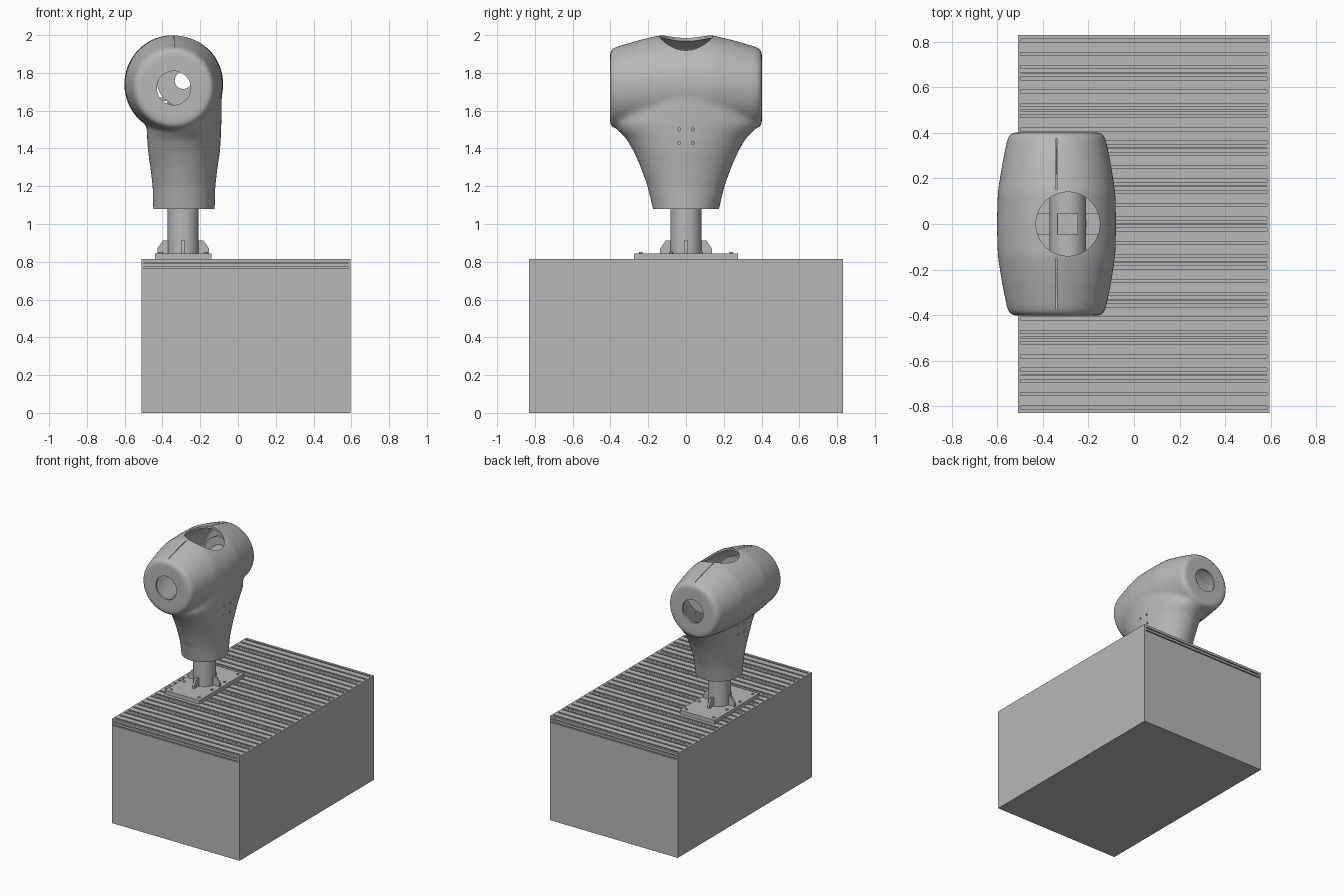
import bpy, bmesh, math
from mathutils import Vector

cube = bpy.data.objects.get("Cube")
if cube:
    bpy.data.objects.remove(cube, do_unlink=True)

gray = bpy.data.materials.new("mid_gray")
gray.use_nodes = True
GRAY = (0.48, 0.48, 0.48, 1)
gray.diffuse_color = GRAY
gray.node_tree.nodes["Principled BSDF"].inputs["Base Color"].default_value = GRAY

X, Y, Z = Vector((1, 0, 0)), Vector((0, 1, 0)), Vector((0, 0, 1))


def ring(center, u, v, ru, rv, n=48):
    return [Vector(center) + u * (ru * math.cos(i * math.tau / n)) + v * (rv * math.sin(i * math.tau / n))
            for i in range(n)]


def loft(bm, rings, wrap=False):
    """Bridge a row of rings; cap the ends, or join last to first."""
    rows = [[bm.verts.new(p) for p in r] for r in rings]
    pairs = list(zip(rows, rows[1:]))
    if wrap:
        pairs.append((rows[-1], rows[0]))
    else:
        bm.faces.new(rows[0])
        bm.faces.new(rows[-1])
    for a, b in pairs:
        for i in range(len(a)):
            j = (i + 1) % len(a)
            bm.faces.new((a[i], a[j], b[j], b[i]))


def cylinder(bm, center, axis, r, length, n=48):
    u, v = {0: (Y, Z), 1: (Z, X), 2: (X, Y)}[[X, Y, Z].index(axis)]
    c = Vector(center)
    loft(bm, [ring(c + axis * (s * length / 2), u, v, r, r, n) for s in (-1, 1)])


def box(bm, x0, x1, y0, y1, z0, z1):
    loft(bm, [[Vector((x, y, z)) for x, y in ((x0, y0), (x1, y0), (x1, y1), (x0, y1))] for z in (z0, z1)])


def finish(name, bm, smooth=False):
    bmesh.ops.recalc_face_normals(bm, faces=bm.faces[:])
    mesh = bpy.data.meshes.new(name)
    bm.to_mesh(mesh)
    bm.free()
    mesh.materials.append(gray)
    obj = bpy.data.objects.new(name, mesh)
    bpy.context.collection.objects.link(obj)
    if smooth:
        shade(obj)
    return obj


def shade(obj):
    bpy.ops.object.select_all(action="DESELECT")
    obj.select_set(True)
    bpy.context.view_layer.objects.active = obj
    bpy.ops.object.shade_smooth_by_angle(angle=math.radians(35))


# Base box
LEFT, RIGHT, HALF, TOP, SLAB = -0.51, 0.595, 0.83, 0.815, 0.755
bm = bmesh.new()
box(bm, LEFT, RIGHT, -HALF, HALF, 0, SLAB)
finish("base_box", bm)

# Slotted table top: ten extrusions with three slots each and seams between
slots = []
pitch = 2 * HALF / 10
for i in range(10):
    mid = -HALF + pitch * (i + 0.5)
    slots += [(mid + o, 0.0065, 0.02) for o in (-0.058, 0, 0.058)]
    if i < 9:
        slots.append((mid + pitch / 2, 0.0015, 0.008))
edge = [(HALF, SLAB)]
for low, high in ((0.765, 0.773), (0.79, 0.797)):
    edge += [(HALF, low), (HALF - 0.01, low), (HALF - 0.01, high), (HALF, high)]
edge.append((HALF, TOP))
profile = [(-y, z) for y, z in edge]
for y, w, d in slots:
    profile += [(y - w, TOP), (y - w, TOP - d), (y + w, TOP - d), (y + w, TOP)]
profile += edge[::-1]
bm = bmesh.new()
loft(bm, [[Vector((x, y, z)) for y, z in profile] for x in (LEFT + 0.012, RIGHT - 0.012)])
finish("slotted_table_top", bm)
bm = bmesh.new()
for x in (LEFT, RIGHT - 0.012):
    box(bm, x, x + 0.012, -HALF, HALF, SLAB, TOP)
finish("table_end_caps", bm)

# Mounting plate with bolts
CX = -0.29
PLATE = 0.845
bm = bmesh.new()
box(bm, CX - 0.15, CX + 0.15, -0.275, 0.275, TOP, PLATE)
finish("mounting_plate", bm)
bm = bmesh.new()
for x in (-0.12, 0.12):
    for y in (-0.24, -0.08, 0.08, 0.24):
        cylinder(bm, (CX + x, y, PLATE + 0.002), Z, 0.01, 0.008, 12)
finish("plate_bolts", bm, True)

# Column and its four gussets
bm = bmesh.new()
cylinder(bm, (CX, 0, (PLATE + 1.7) / 2), Z, 0.082, 1.7 - PLATE)
finish("column", bm, True)
bm = bmesh.new()
for out, side in ((X, Y), (Y, X), (-X, Y), (-Y, X)):
    rib = [(0.07, PLATE), (0.137, PLATE), (0.137, 0.87), (0.108, 0.912), (0.07, 0.912)]
    loft(bm, [[X * CX + out * r + Z * z + side * s for r, z in rib] for s in (-0.008, 0.008)])
finish("column_gussets", bm)

# Inner cross tube with end flanges and a bore
CZ = 1.76
bm = bmesh.new()
tube = [(0.045, -0.22), (0.14, -0.22), (0.14, -0.2), (0.08, -0.2),
        (0.08, 0.2), (0.14, 0.2), (0.14, 0.22), (0.045, 0.22)]
loft(bm, [ring((CX, y, CZ), X, Z, r, r) for r, y in tube], wrap=True)
finish("cross_tube", bm, True)
bm = bmesh.new()
box(bm, CX - 0.045, CX + 0.045, -0.045, 0.045, CZ + 0.06, CZ + 0.09)
for x in (-0.034, 0.034):
    for y in (-0.034, 0.034):
        cylinder(bm, (CX + x, y, CZ + 0.092), Z, 0.006, 0.008, 10)
finish("top_pad", bm)
bm = bmesh.new()
box(bm, CX - 0.14, CX + 0.14, -0.045, 0.045, 1.65, 1.67)
finish("column_collar", bm)

# Shell: barrel blended into a flared neck
bm = bmesh.new()
half = [(0.0, 0.262, 1.74), (0.14, 0.258, 1.741), (0.25, 0.241, 1.732), (0.36, 0.219, 1.722),
        (0.388, 0.21, 1.72), (0.402, 0.192, 1.72)]
barrel = [(-y, r, z) for y, r, z in half[:0:-1]] + half
loft(bm, [ring((-0.34, y, z), X, Z, r, r, 96) for y, r, z in barrel])
neck = [(1.0, 0.163, 0.162), (1.08, 0.163, 0.175), (1.2, 0.166, 0.204), (1.3, 0.178, 0.24),
        (1.38, 0.19, 0.275), (1.45, 0.195, 0.315), (1.5, 0.196, 0.365), (1.53, 0.198, 0.385),
        (1.6, 0.2, 0.36), (1.74, 0.2, 0.24)]
loft(bm, [ring((-0.286, 0, z), X, Y, rx, ry, 96) for z, rx, ry in neck])
shell = finish("body_shell", bm)

# Shell openings: top, both ends, bottom, bolt holes and top seam
bm = bmesh.new()
cylinder(bm, (CX, 0, 1.97), Z, 0.14, 0.3, 64)
box(bm, -0.6, 0.1, -0.4, 0.4, 0.9, 1.08)
for s in (-1, 1):
    cylinder(bm, (-0.34, s * 0.4, 1.72), Y, 0.09, 0.2, 64)
    box(bm, -0.342, -0.338, min(s * 0.15, s * 0.375), max(s * 0.15, s * 0.375), 1.87, 2.1)
    for z in (1.43, 1.5):
        cylinder(bm, (-0.3, s * 0.036, z), X, 0.008, 0.9, 12)
cutter = finish("shell_cutter", bm)
cutter.hide_render = True

remesh = shell.modifiers.new("blend", "REMESH")
remesh.mode = "VOXEL"
remesh.voxel_size = 0.012
soften = shell.modifiers.new("soften", "SMOOTH")
soften.factor = 0.5
soften.iterations = 10
wall = shell.modifiers.new("wall", "SOLIDIFY")
wall.thickness = 0.016
wall.offset = -1
cut = shell.modifiers.new("openings", "BOOLEAN")
cut.operation = "DIFFERENCE"
cut.solver = "EXACT"
cut.object = cutter

# Bake the shell and drop the cutter
bpy.context.view_layer.update()
graph = bpy.context.evaluated_depsgraph_get()
baked = bpy.data.meshes.new_from_object(shell.evaluated_get(graph))
shell.modifiers.clear()
shell.data = baked
bpy.data.objects.remove(cutter, do_unlink=True)
baked.materials.clear()
baked.materials.append(gray)
for face in baked.polygons:
    face.material_index = 0
shade(shell)
